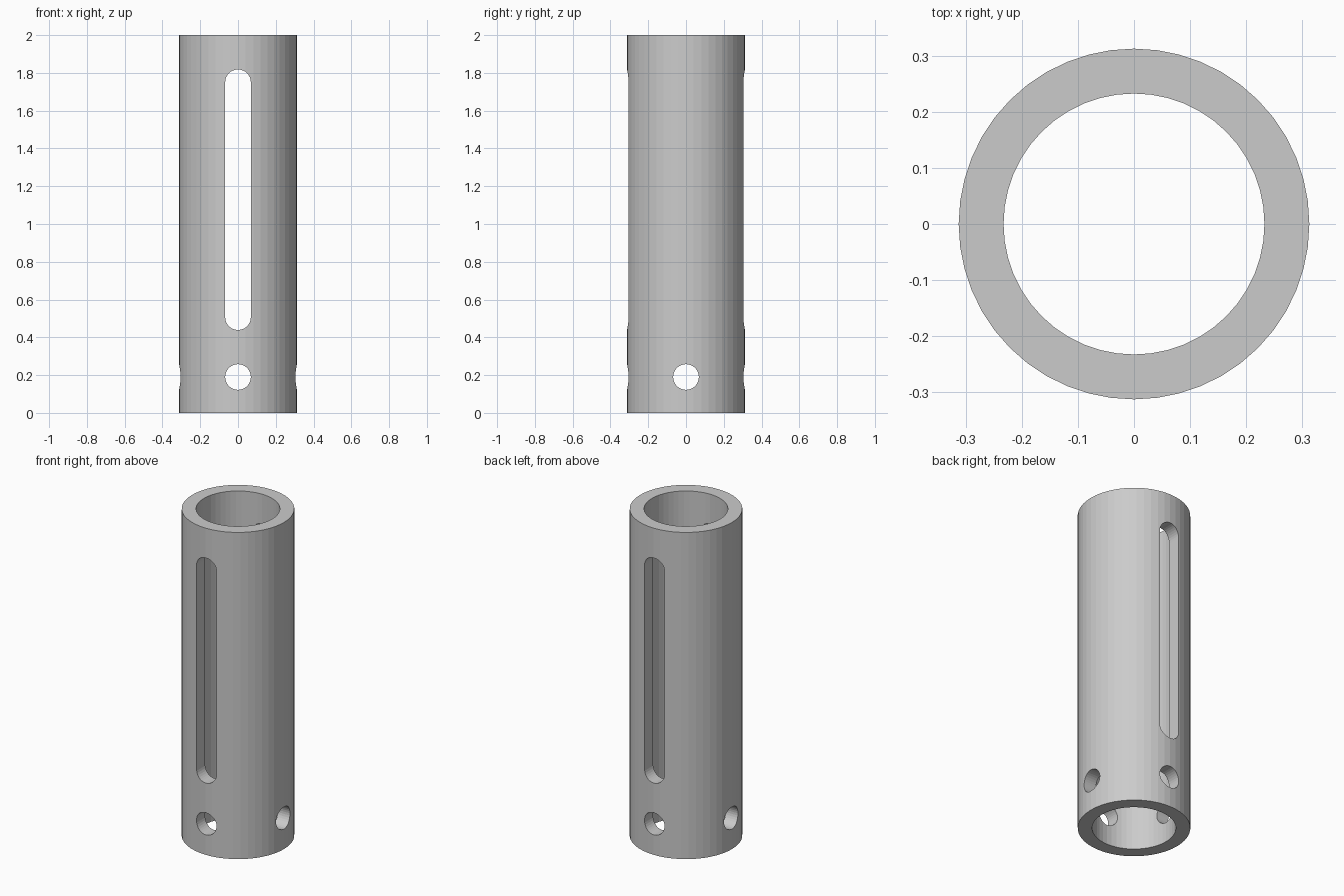
import bpy
import bmesh
from math import cos, sin, pi

OUTER, INNER, HEIGHT = 0.3125, 0.2325, 2.0
SIDES = 48
HOLE_R, HOLE_Z = 0.068, 0.19
SLOT_LOW, SLOT_HIGH = 0.507, 1.75

cube = bpy.data.objects.get("Cube")
if cube:
    bpy.data.objects.remove(cube, do_unlink=True)


def make_object(name, bm):
    bmesh.ops.recalc_face_normals(bm, faces=bm.faces)
    mesh = bpy.data.meshes.new(name)
    bm.to_mesh(mesh)
    bm.free()
    obj = bpy.data.objects.new(name, mesh)
    bpy.context.scene.collection.objects.link(obj)
    return obj


def capsule_cutter(name, low, high, axis):
    """Prism with rounded ends, reaching through the tube along x or y."""
    bm = bmesh.new()
    steps = 16
    outline = [(HOLE_R * cos(pi * i / steps), high + HOLE_R * sin(pi * i / steps))
               for i in range(steps + 1)]
    lower = [(-u, low + high - w) for u, w in outline]
    outline += lower if high > low else lower[1:-1]
    verts = [bm.verts.new((u, -1, w) if axis == "y" else (-1, u, w))
             for u, w in outline]
    face = bm.faces.new(verts)
    out = bmesh.ops.extrude_face_region(bm, geom=[face])
    moved = [v for v in out["geom"] if isinstance(v, bmesh.types.BMVert)]
    bmesh.ops.translate(bm, verts=moved,
                        vec=(0, 2, 0) if axis == "y" else (2, 0, 0))
    obj = make_object(name, bm)
    obj.hide_render = True
    return obj


# Tube wall: a rectangular section swept round the vertical axis
bm = bmesh.new()
section = [(INNER, 0), (OUTER, 0), (OUTER, HEIGHT), (INNER, HEIGHT)]
rings = [[bm.verts.new((r * cos(2 * pi * i / SIDES), r * sin(2 * pi * i / SIDES), z))
          for r, z in section] for i in range(SIDES)]
for i, ring in enumerate(rings):
    after = rings[(i + 1) % SIDES]
    for j in range(4):
        k = (j + 1) % 4
        bm.faces.new((ring[j], after[j], after[k], ring[k]))
tube = make_object("slotted_tube", bm)

# Long slot front to back, and cross holes near the foot
cutters = [capsule_cutter("slot_cutter", SLOT_LOW, SLOT_HIGH, "y"),
           capsule_cutter("front_hole_cutter", HOLE_Z, HOLE_Z, "y"),
           capsule_cutter("side_hole_cutter", HOLE_Z, HOLE_Z, "x")]
bpy.context.view_layer.objects.active = tube
tube.select_set(True)
for cutter in cutters:
    mod = tube.modifiers.new(cutter.name, "BOOLEAN")
    mod.operation = "DIFFERENCE"
    mod.solver = "EXACT"
    mod.object = cutter
    bpy.ops.object.modifier_apply(modifier=mod.name)
for cutter in cutters:
    bpy.data.objects.remove(cutter, do_unlink=True)

# Plain grey finish
grey = bpy.data.materials.new("grey_metal")
grey.use_nodes = True
colour = (0.6, 0.6, 0.6, 1)
grey.diffuse_color = colour
grey.node_tree.nodes["Principled BSDF"].inputs["Base Color"].default_value = colour
tube.data.materials.clear()
tube.data.materials.append(grey)
